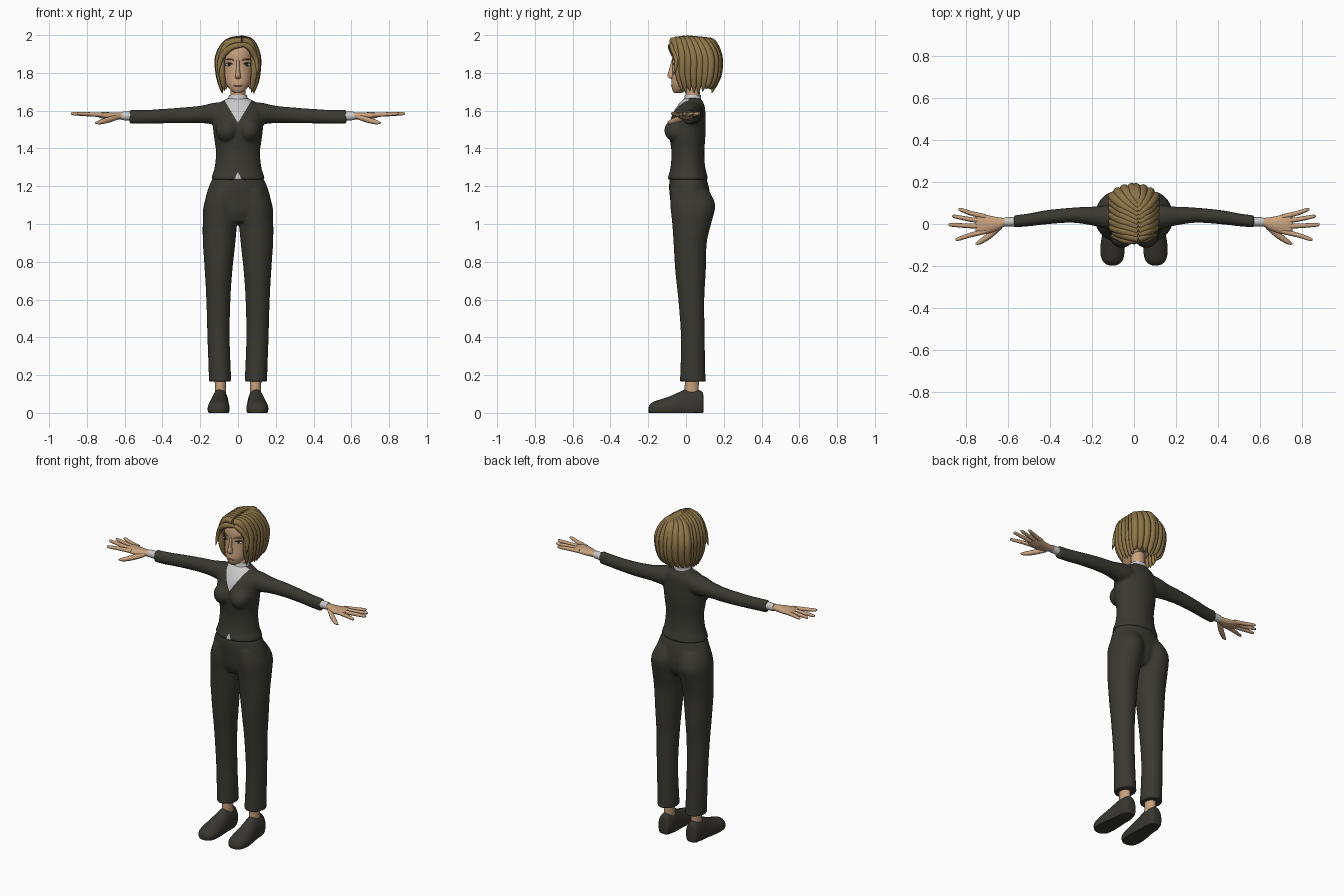
import bpy, bmesh, math, random
from mathutils import Matrix, Vector

random.seed(4)
if "Cube" in bpy.data.objects:
    bpy.data.objects.remove(bpy.data.objects["Cube"])


def material(name, r, g, b):
    m = bpy.data.materials.new(name)
    m.use_nodes = True
    m.diffuse_color = (r, g, b, 1)
    node = next(n for n in m.node_tree.nodes if n.type == 'BSDF_PRINCIPLED')
    node.inputs["Base Color"].default_value = (r, g, b, 1)
    node.inputs["Roughness"].default_value = 0.8
    return m


SUIT = material("dark suit", 0.042, 0.041, 0.031)
SHOE = material("dark shoe", 0.040, 0.038, 0.030)
SKIN = material("skin", 0.58, 0.36, 0.21)
HAIR = material("blonde hair", 0.27, 0.18, 0.065)
SHIRT = material("pale shirt", 0.58, 0.58, 0.58)
WHITE = material("eye white", 0.65, 0.62, 0.58)
DARK = material("dark brown", 0.03, 0.02, 0.015)
LIP = material("lips", 0.42, 0.21, 0.14)


def smooth_path(points, steps=5):
    """Catmull-Rom interpolation of tuples of any length."""
    p = [points[0]] + list(points) + [points[-1]]
    out = []
    for i in range(1, len(p) - 2):
        for k in range(steps):
            t = k / steps
            out.append([0.5 * (2 * b + (c - a) * t + (2 * a - 5 * b + 4 * c - d) * t * t
                               + (3 * b - a - 3 * c + d) * t ** 3)
                        for a, b, c, d in zip(*p[i - 1:i + 3])])
    return out + [list(points[-1])]


def loft(bm, rings, axis='z', side=1, n=28):
    """Rings are (position, centre a, centre b, radius a, radius b)."""
    loops = []
    for t, ca, cb, ra, rb in smooth_path(rings):
        loop = []
        for k in range(n):
            w = 2 * math.pi * k / n
            a, b = ca + ra * math.cos(w), cb + rb * math.sin(w)
            x, y, z = {'z': (a, b, t), 'x': (t, a, b), 'y': (a, t, b)}[axis]
            loop.append(bm.verts.new((side * x, y, max(z, 0))))
        loops.append(loop)
    for lo, hi in zip(loops, loops[1:]):
        for k in range(n):
            bm.faces.new((lo[k], lo[(k + 1) % n], hi[(k + 1) % n], hi[k]))
    bm.faces.new(loops[0][::-1])
    bm.faces.new(loops[-1])


def ellipsoid(bm, centre, radii):
    bmesh.ops.create_uvsphere(bm, u_segments=24, v_segments=14, radius=1,
                              matrix=Matrix.Translation(centre) @ Matrix.Diagonal((*radii, 1)))


def shade(me):
    me.shade_smooth()
    me.set_sharp_from_angle(angle=math.radians(55))


def finish(name, bm, mat):
    bmesh.ops.recalc_face_normals(bm, faces=bm.faces)
    me = bpy.data.meshes.new(name)
    bm.to_mesh(me)
    bm.free()
    me.materials.append(mat)
    shade(me)
    ob = bpy.data.objects.new(name, me)
    bpy.context.scene.collection.objects.link(ob)
    return ob


def baked(ob):
    return bpy.data.meshes.new_from_object(ob.evaluated_get(bpy.context.evaluated_depsgraph_get()))


def weld(ob, mat, voxel=0.008):
    """Fuse overlapping volumes into one soft skin."""
    re = ob.modifiers.new("fuse", 'REMESH')
    re.mode = 'VOXEL'
    re.voxel_size = voxel
    sm = ob.modifiers.new("soften", 'SMOOTH')
    sm.factor, sm.iterations = 0.5, 5
    me = baked(ob)
    ob.modifiers.clear()
    ob.data = me
    me.materials.clear()
    me.materials.append(mat)
    shade(me)


def tubes(name, paths, mat):
    """Tapered tubes along paths of (x, y, z, radius)."""
    cu = bpy.data.curves.new(name, 'CURVE')
    cu.dimensions = '3D'
    cu.bevel_depth, cu.bevel_resolution, cu.use_fill_caps = 1, 3, True
    for path in paths:
        pts = smooth_path(path)
        sp = cu.splines.new('POLY')
        sp.points.add(len(pts) - 1)
        for p, (x, y, z, r) in zip(sp.points, pts):
            p.co, p.radius = (x, y, z, 1), max(r, 0.001)
    helper = bpy.data.objects.new(name + "_path", cu)
    bpy.context.scene.collection.objects.link(helper)
    bm = bmesh.new()
    bm.from_mesh(baked(helper))
    bpy.data.objects.remove(helper)
    return finish(name, bm, mat)


SIDES = ((1, "left"), (-1, "right"))

# Trousers: two legs fused with the pelvis
bm = bmesh.new()
leg = [(.165, .096, .037, .06, .072), (.2, .096, .036, .059, .067), (.4, .103, .036, .059, .063),
       (.6, .104, .028, .064, .069), (.75, .103, .024, .073, .081), (.9, .1, .022, .086, .088),
       (1.0, .096, .03, .091, .103), (1.1, .09, .036, .092, .119), (1.18, .075, .02, .075, .1)]
for s, _ in SIDES:
    loft(bm, leg, side=s)
loft(bm, [(1.01, 0, .02, .13, .075), (1.06, 0, .025, .17, .1), (1.12, 0, .025, .176, .108),
          (1.2, 0, .015, .154, .105), (1.26, 0, .01, .125, .092)])
weld(finish("trousers", bm, SUIT), SUIT)

# Jacket: torso, bust and sleeves fused
bm = bmesh.new()
loft(bm, [(1.233, 0, .01, .144, .108), (1.25, 0, .01, .14, .105), (1.3, 0, .01, .124, .092),
          (1.38, 0, .01, .117, .087), (1.45, 0, .008, .126, .094), (1.52, 0, .008, .134, .096),
          (1.58, 0, .015, .134, .088), (1.62, 0, .025, .122, .075), (1.65, 0, .032, .085, .056),
          (1.668, 0, .036, .05, .04)])
for s, _ in SIDES:
    ellipsoid(bm, (s * .058, -.05, 1.495), (.06, .065, .062))
    loft(bm, [(.04, .03, 1.585, .055, .06), (.12, .032, 1.585, .058, .058), (.2, .038, 1.58, .045, .046),
              (.3, .042, 1.575, .036, .042), (.42, .032, 1.57, .034, .038), (.5, .02, 1.567, .031, .037),
              (.575, .012, 1.567, .029, .038)], 'x', s)
jacket = finish("jacket", bm, SUIT)
weld(jacket, SUIT)

# Shirt showing in the neckline and in the hem notch
jacket.data.materials.append(SHIRT)
bm = bmesh.new()
bm.from_mesh(jacket.data)
for s, _ in SIDES:
    for tip, slope in ((1.535, .6), (1.275, -.5)):
        bmesh.ops.bisect_plane(bm, geom=bm.verts[:] + bm.edges[:] + bm.faces[:], dist=1e-5,
                               plane_co=(0, 0, tip), plane_no=Vector((s, 0, -slope)).normalized())
for f in bm.faces:
    c = f.calc_center_median()
    if c.y < .01 and (abs(c.x) < .6 * (c.z - 1.535) or abs(c.x) < .5 * (1.275 - c.z)):
        f.material_index = 1
bm.to_mesh(jacket.data)
bm.free()
bm = bmesh.new()
loft(bm, [(1.62, 0, .03, .066, .056), (1.655, 0, .034, .054, .047), (1.682, 0, .037, .047, .043)])
finish("shirt_collar", bm, SHIRT)

# Shoes, ankles, cuffs and hands
for s, label in SIDES:
    bm = bmesh.new()
    loft(bm, [(.093, .095, .05, .018, .035), (.085, .095, .045, .036, .068), (.05, .095, .04, .045, .085),
              (0, .096, .035, .047, .09), (-.03, .098, .03, .05, .083), (-.08, .101, .025, .056, .065),
              (-.13, .103, .02, .058, .053), (-.17, .103, .018, .05, .042), (-.19, .103, .016, .033, .03),
              (-.198, .103, .015, .014, .014)], 'y', s)
    finish(label + "_shoe", bm, SHOE)

    bm = bmesh.new()
    loft(bm, [(.07, .093, .03, .03, .038), (.13, .093, .03, .029, .037), (.21, .094, .033, .032, .038)], side=s)
    finish(label + "_ankle", bm, SKIN)

    bm = bmesh.new()
    loft(bm, [(.54, .012, 1.571, .023, .025), (.618, .01, 1.572, .022, .022)], 'x', s)
    finish(label + "_cuff", bm, SHIRT)

    bm = bmesh.new()
    loft(bm, [(.58, .01, 1.572, .019, .018), (.62, .008, 1.572, .021, .018), (.66, .0, 1.571, .034, .02),
              (.71, -.002, 1.574, .046, .018), (.742, 0, 1.578, .046, .012), (.756, 0, 1.579, .034, .006)], 'x', s)
    finish(label + "_palm", bm, SKIN)

    fingers = []
    for y0, x1, y1 in ((.035, .838, .068), (.012, .868, .036), (-.012, .885, -.004), (-.036, .852, -.072)):
        xm, ym = (.72 + x1) / 2, (y0 + y1) / 2
        fingers.append([(s * .71, y0, 1.577, .012), (s * xm, ym, 1.581, .011),
                        (s * (x1 - .012), y1, 1.584, .0085), (s * x1, y1, 1.584, .003)])
    fingers.append([(s * .64, -.012, 1.566, .014), (s * .69, -.055, 1.55, .015),
                    (s * .735, -.086, 1.538, .011), (s * .757, -.096, 1.535, .003)])
    tubes(label + "_fingers", fingers, SKIN)

# Head, neck and nose
bm = bmesh.new()
loft(bm, [(1.693, 0, -.045, .018, .018), (1.71, 0, -.034, .04, .038), (1.74, 0, -.01, .063, .068),
          (1.78, 0, .015, .078, .09), (1.84, 0, .035, .088, .107), (1.9, 0, .04, .089, .114),
          (1.95, 0, .045, .078, .1), (1.975, 0, .045, .04, .06)])
finish("head", bm, SKIN)
bm = bmesh.new()
loft(bm, [(1.62, 0, .036, .044, .04), (1.69, 0, .035, .04, .038), (1.78, 0, .03, .042, .042)])
finish("neck", bm, SKIN)
bm = bmesh.new()
loft(bm, [(1.868, 0, -.068, .007, .008), (1.82, 0, -.074, .009, .015), (1.788, 0, -.076, .014, .022),
          (1.775, 0, -.074, .015, .018), (1.768, 0, -.07, .008, .008)], n=16)
finish("nose", bm, SKIN)
bm = bmesh.new()
ellipsoid(bm, (0, -.07, 1.733), (.024, .01, .006))
finish("mouth", bm, LIP)

# Eyes, lids and brows
for s, label in SIDES:
    bm = bmesh.new()
    ellipsoid(bm, (s * .048, -.053, 1.843), (.018, .008, .008))
    finish(label + "_eye", bm, WHITE)
    bm = bmesh.new()
    ellipsoid(bm, (s * .047, -.058, 1.844), (.008, .006, .0075))
    finish(label + "_iris", bm, DARK)
    tubes(label + "_lashes", [[(s * .028, -.067, 1.846, .002), (s * .047, -.06, 1.852, .003),
                               (s * .069, -.034, 1.847, .002)]], DARK)
    tubes(label + "_brow", [[(s * .022, -.071, 1.866, .002), (s * .045, -.06, 1.873, .004),
                             (s * .072, -.03, 1.868, .002)]], HAIR)

# Hair: scalp cap plus thick locks falling from an off-centre parting
bm = bmesh.new()
ellipsoid(bm, (0, .062, 1.866), (.1, .108, .116))
finish("hair_cap", bm, HAIR)
locks = []
for s, _ in SIDES:
    count = 10
    for i in range(count):
        t = i / (count - 1)
        phi = math.radians(-50 + 136 * t)
        ex, ey = s * .098 * min(1, 1.35 * math.cos(phi)), .12 * math.sin(phi)
        y0 = -.07 + .17 * t
        top = 1.962 + .018 * math.sin(math.pi * (.15 + .75 * t))
        end = 1.70 + random.uniform(-.012, .02)
        wide = .019 + .005 * min(1, 3 * t)
        locks.append([(.02, y0, top, .019),
                      (.02 + .62 * (ex - .02), y0 + .55 * (.05 + ey - y0), 1.957, wide),
                      (ex, .05 + ey, 1.885, wide),
                      (ex, .05 + ey, 1.80, wide * .9),
                      (ex * .92, .05 + ey * .85, 1.74, wide * .65),
                      (ex * .85, .05 + ey * .72, end, .002)])
# Swept fringe locks
locks.append([(.035, -.078, 1.95, .012), (-.035, -.079, 1.935, .017), (-.085, -.06, 1.885, .015),
              (-.102, -.06, 1.83, .009), (-.104, -.072, 1.79, .002)])
locks.append([(.03, -.078, 1.95, .012), (.062, -.07, 1.932, .016), (.092, -.052, 1.88, .014),
              (.102, -.055, 1.83, .009), (.104, -.065, 1.79, .002)])
tubes("hair_locks", locks, HAIR)
